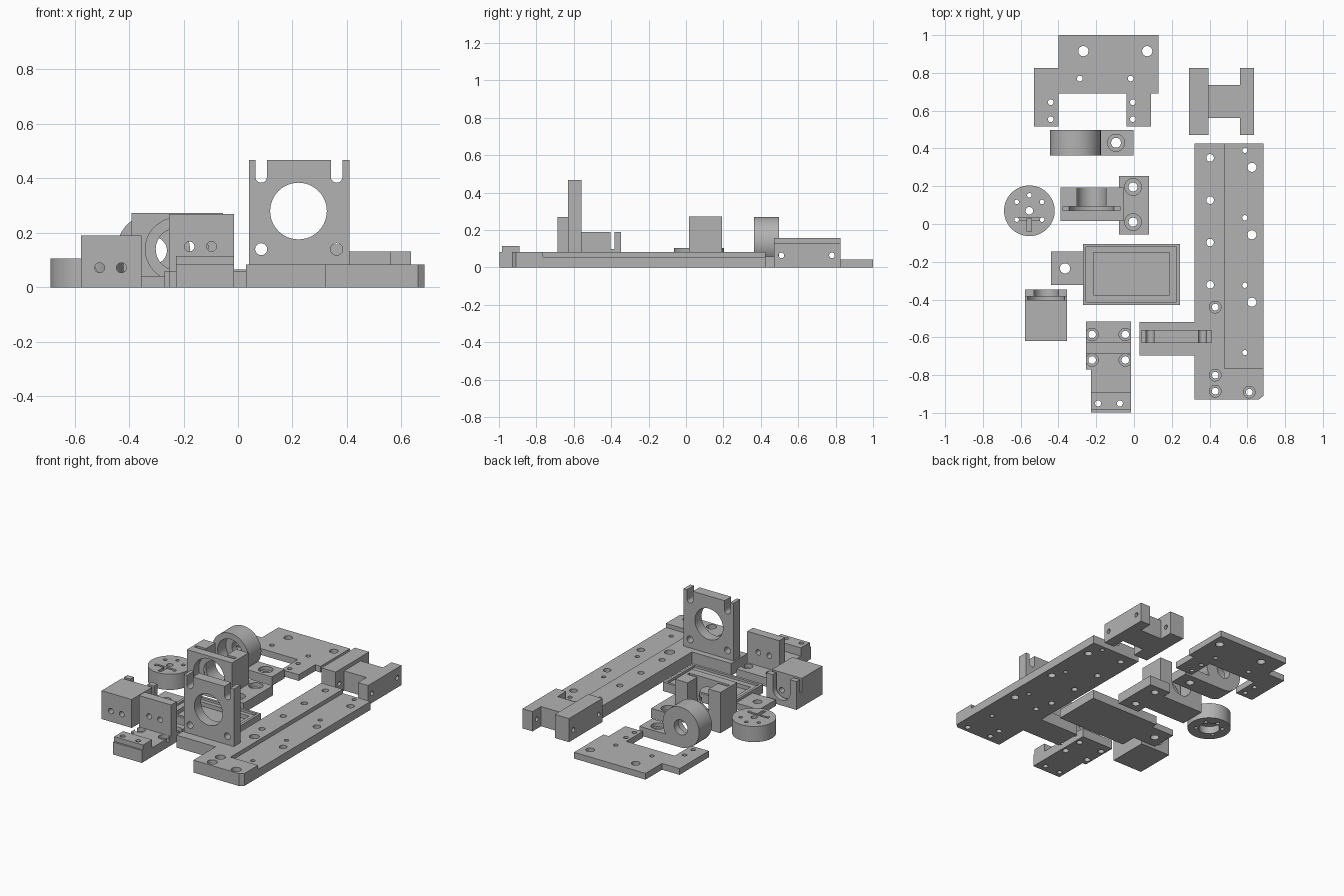
import bpy, bmesh, math
from mathutils import Matrix

cube = bpy.data.objects.get("Cube")
if cube:
    bpy.data.objects.remove(cube, do_unlink=True)

grey = bpy.data.materials.new("plain grey")
grey.use_nodes = True
grey.diffuse_color = (0.45, 0.45, 0.45, 1)
grey.node_tree.nodes["Principled BSDF"].inputs["Base Color"].default_value = grey.diffuse_color


def new_object(name, bm):
    bmesh.ops.recalc_face_normals(bm, faces=bm.faces)
    mesh = bpy.data.meshes.new(name)
    bm.to_mesh(mesh)
    bm.free()
    mesh.materials.append(grey)
    obj = bpy.data.objects.new(name, mesh)
    bpy.context.collection.objects.link(obj)
    return obj


def prism(points, z0, z1):
    """Extrude a flat outline upwards."""
    bm = bmesh.new()
    face = bm.faces.new([bm.verts.new((x, y, z0)) for x, y in points])
    top = bmesh.ops.extrude_face_region(bm, geom=[face])["geom"]
    bmesh.ops.translate(bm, vec=(0, 0, z1 - z0),
                        verts=[v for v in top if isinstance(v, bmesh.types.BMVert)])
    return new_object("solid", bm)


def box(x0, x1, y0, y1, z0, z1):
    return prism([(x0, y0), (x1, y0), (x1, y1), (x0, y1)], z0, z1)


def rod(axis, a, b, start, end, r, sides=48):
    """Cylinder along an axis; a and b are the other two coordinates in order."""
    bm = bmesh.new()
    bmesh.ops.create_cone(bm, cap_ends=True, segments=sides, radius1=r, radius2=r,
                          depth=end - start)
    mid = (start + end) / 2
    turn, spot = {
        "x": (Matrix.Rotation(math.pi / 2, 4, "Y"), (mid, a, b)),
        "y": (Matrix.Rotation(math.pi / 2, 4, "X"), (a, mid, b)),
        "z": (Matrix.Identity(4), (a, b, mid))}[axis]
    bmesh.ops.transform(bm, matrix=Matrix.Translation(spot) @ turn, verts=bm.verts)
    return new_object("rod", bm)


def holes(spots, r, axis="z", start=-0.1, end=0.3):
    return [rod(axis, a, b, start, end, r, 32) for a, b in spots]


def screw_holes(spots, r, head, seat):
    """Through holes with a counterbore from above."""
    return holes(spots, r) + holes(spots, head, start=seat)


def build(name, adds, cuts=()):
    """Join the solids, subtract the cutters and name the part."""
    body = adds[0]
    helpers = [(o, "UNION") for o in adds[1:]] + [(o, "DIFFERENCE") for o in cuts]
    for helper, operation in helpers:
        helper.hide_render = True
        mod = body.modifiers.new("shape", "BOOLEAN")
        mod.operation, mod.solver, mod.object = operation, "EXACT", helper
    depsgraph = bpy.context.evaluated_depsgraph_get()
    mesh = bpy.data.meshes.new_from_object(body.evaluated_get(depsgraph))
    body.modifiers.clear()
    body.data = mesh
    body.name = mesh.name = name
    for helper, _ in helpers:
        bpy.data.objects.remove(helper, do_unlink=True)
    bpy.ops.object.select_all(action="DESELECT")
    body.select_set(True)
    bpy.context.view_layer.objects.active = body
    bpy.ops.object.shade_smooth_by_angle(angle=math.radians(30))


# Long bed with the upright ring-shaped mount beside it
upright = box(0.04, 0.41, -0.63, -0.56, 0, 0.468)
bed = prism([(0.32, -0.93), (0.66, -0.93), (0.685, -0.91), (0.685, 0.425), (0.32, 0.425)], 0, 0.083)
slots = []
for x in (0.085, 0.362):
    slots += [box(x - 0.021, x + 0.021, -0.7, -0.5, 0.405, 0.6),
              rod("y", x, 0.405, -0.7, -0.5, 0.021)]
build("bed_and_upright_mount",
      [bed, box(0.03, 0.34, -0.695, -0.52, 0, 0.083), upright],
      [box(0.48, 0.8, -0.765, 0.6, 0.056, 0.2), rod("y", 0.222, 0.28, -0.7, -0.5, 0.104)]
      + slots
      + holes([(0.085, 0.14), (0.362, 0.14)], 0.022, "y", -0.7, -0.5)
      + holes([(0.403, 0.35 - 0.224 * i) for i in range(4)], 0.02)
      + holes([(0.587, 0.39 - 0.357 * i) for i in range(4)], 0.014)
      + holes([(0.624, 0.3 - 0.357 * i) for i in range(3)], 0.024)
      + screw_holes([(0.43, -0.44), (0.43, -0.8), (0.43, -0.885), (0.61, -0.89)], 0.018, 0.031, 0.05))

# H-shaped end block
build("end_block",
      [box(0.29, 0.395, 0.47, 0.825, 0, 0.158), box(0.38, 0.57, 0.56, 0.735, 0, 0.132),
       box(0.56, 0.635, 0.47, 0.825, 0, 0.132)],
      holes([(0.51, 0.065), (0.78, 0.065)], 0.015, "x", 0.2, 0.7))

# Flat forked plate at the back
build("forked_plate",
      [prism([(-0.53, 0.515), (-0.4, 0.515), (-0.4, 0.69), (-0.04, 0.69), (-0.04, 0.515),
              (0.09, 0.515), (0.09, 0.69), (0.13, 0.69), (0.13, 1), (-0.4, 1),
              (-0.4, 0.825), (-0.53, 0.825)], 0, 0.042)],
      holes([(-0.268, 0.915), (0.07, 0.915)], 0.027)
      + holes([(-0.287, 0.77), (-0.018, 0.77)]
              + [(x, y) for x in (-0.441, -0.006) for y in (0.645, 0.555)], 0.015))

# Standing ring with a screw tab
build("standing_ring",
      [rod("y", -0.311, 0.135, 0.363, 0.498, 0.135, 72), box(-0.311, -0.003, 0.363, 0.498, 0, 0.06)],
      [rod("y", -0.311, 0.135, 0.2, 0.6, 0.05), rod("y", -0.311, 0.135, 0.2, 0.45, 0.095)]
      + screw_holes([(-0.095, 0.43)], 0.026, 0.045, 0.035))

# Bearing bracket with a slotted block and a foot
cx = -0.225
build("bearing_bracket",
      [box(-0.39, -0.055, 0.015, 0.193, 0, 0.273), box(-0.08, 0.08, -0.055, 0.255, 0, 0.065)],
      [rod("y", cx, 0.14, -0.1, 0.07, 0.115), rod("y", cx, 0.14, -0.1, 0.4, 0.077),
       box(cx - 0.077, cx + 0.077, 0.09, 0.4, 0.14, 0.4),
       box(cx - 0.15, cx + 0.15, 0.072, 0.093, 0.14, 0.4),
       rod("y", cx, 0.14, 0.072, 0.093, 0.118)]
      + screw_holes([(-0.005, 0.196), (-0.005, 0.01)], 0.024, 0.044, 0.035))

# Round hub with a patterned top and hollow underside
hx, hy = -0.554, 0.07
ring_spots = [(hx + 0.082 * math.cos(a), hy + 0.082 * math.sin(a))
              for a in (math.radians(d) for d in (35, 90, 145, 215, 325))]
build("round_hub",
      [rod("z", hx, hy, 0, 0.105, 0.134, 72)],
      [rod("z", hx, hy, -0.1, 0.05, 0.065), rod("z", hx, hy, -0.1, 0.2, 0.02),
       box(hx - 0.012, hx + 0.012, hy - 0.11, hy - 0.04, 0.06, 0.2),
       box(hx - 0.06, hx + 0.06, hy - 0.05, hy - 0.035, 0.085, 0.2)]
      + holes(ring_spots, 0.012))

# Shallow stepped tray with a side tab
build("tray",
      [box(-0.27, 0.243, -0.43, -0.105, 0, 0.06), box(-0.44, -0.25, -0.322, -0.145, 0, 0.042)],
      [box(-0.253, 0.226, -0.413, -0.122, 0.045, 0.2), box(-0.215, 0.188, -0.377, -0.15, 0.018, 0.2)]
      + holes([(-0.365, -0.235)], 0.027))

# Square bearing block
bx, bz = -0.465, 0.1
build("bearing_block",
      [box(-0.577, -0.354, -0.62, -0.347, 0, 0.19)],
      [rod("y", bx, bz, -0.385, -0.2, 0.064), box(bx - 0.064, bx + 0.064, -0.385, -0.2, bz, 0.3),
       rod("y", bx, bz, -0.403, -0.383, 0.098), box(-0.7, -0.2, -0.403, -0.383, bz, 0.3)]
      + holes([(-0.508, 0.072), (-0.428, 0.072)], 0.018, "y", -0.7, -0.39))

# Front bracket with a drilled upright and a raised toe
build("front_bracket",
      [box(-0.253, -0.015, -0.77, -0.515, 0, 0.06), box(-0.228, -0.015, -0.9, -0.76, 0, 0.06),
       box(-0.228, -0.015, -0.985, -0.89, 0, 0.115), box(-0.228, -0.015, -0.997, -0.97, 0, 0.083),
       box(-0.253, -0.015, -0.687, -0.627, 0, 0.27)],
      holes([(-0.178, 0.15), (-0.097, 0.15)], 0.018, "y", -0.75, -0.55)
      + holes([(-0.19, -0.95), (-0.075, -0.95)], 0.016)
      + [c for x in (-0.222, -0.046) for y in (-0.585, -0.72)
         for c in (rod("z", x, y, -0.1, 0.1, 0.02, 32), rod("z", x, y, 0.035, 0.1, 0.033, 32))])
